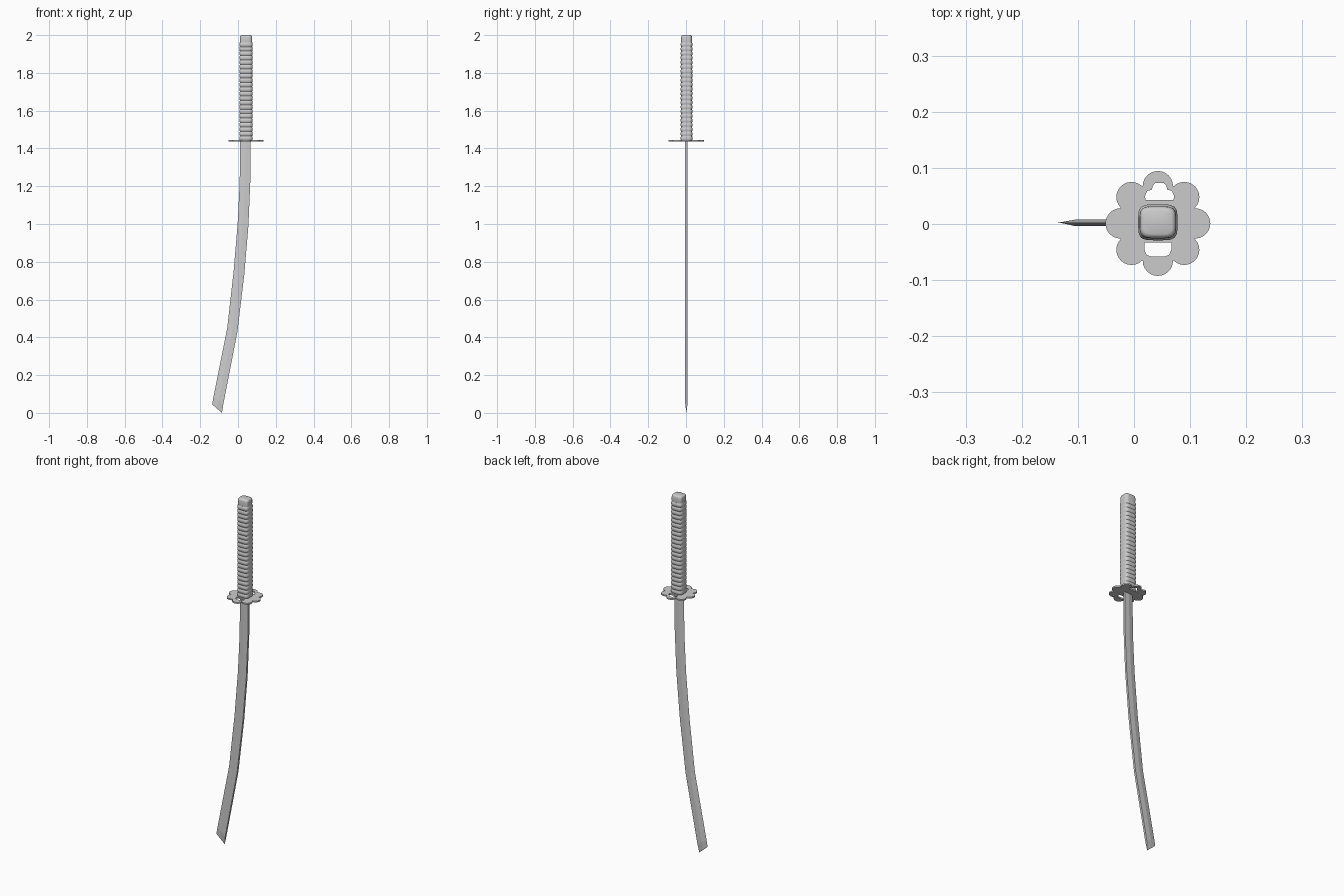
import bpy, bmesh, math

if "Cube" in bpy.data.objects:
    bpy.data.objects.remove(bpy.data.objects["Cube"])

CX = 0.0425   # axis of guard and grip
CY = 0.003


def finish(bm, name, smooth=True):
    bmesh.ops.recalc_face_normals(bm, faces=bm.faces)
    me = bpy.data.meshes.new(name)
    bm.to_mesh(me)
    bm.free()
    ob = bpy.data.objects.new(name, me)
    bpy.context.collection.objects.link(ob)
    if smooth:
        bpy.ops.object.select_all(action='DESELECT')
        ob.select_set(True)
        bpy.context.view_layer.objects.active = ob
        bpy.ops.object.shade_smooth_by_angle(angle=math.radians(40))
    return ob


def loft(name, rings, smooth=True):
    bm = bmesh.new()
    loops = [[bm.verts.new(p) for p in ring] for ring in rings]
    n = len(loops[0])
    for a, b in zip(loops, loops[1:]):
        for i in range(n):
            j = (i + 1) % n
            bm.faces.new((a[i], a[j], b[j], b[i]))
    bm.faces.new(loops[0])
    bm.faces.new(loops[-1])
    return finish(bm, name, smooth)


def rounded_square(hx, hy, z, n=32, power=4.5):
    ring = []
    for i in range(n):
        t = math.tau * i / n
        c, s = math.cos(t), math.sin(t)
        r = (abs(c) ** power + abs(s) ** power) ** (-1 / power)
        ring.append((CX + hx * r * c, CY + hy * r * s, z))
    return ring


# Curved blade: each station is edge (x, z), spine (x, z), half thickness
stations = [
    (0.011, 1.45, 0.067, 1.45, 0.006),
    (0.009, 1.22, 0.065, 1.22, 0.006),
    (-0.002, 1.00, 0.055, 0.99, 0.006),
    (-0.023, 0.75, 0.033, 0.73, 0.006),
    (-0.057, 0.45, -0.003, 0.43, 0.006),
    (-0.130, 0.085, -0.077, 0.050, 0.006),
    (-0.137, 0.045, -0.085, 0.000, 0.0004),
]
BY = 0.002
rings = []
for xe, ze, xs, zs, h in stations:
    k = 0.5
    xm, zm = xe + (xs - xe) * k, ze + (zs - ze) * k
    rings.append([(xe, BY, ze), (xm, BY - h, zm), (xs, BY - h, zs),
                  (xs, BY + h, zs), (xm, BY + h, zm)])
loft("blade", rings, smooth=False)

# Flower-shaped guard with two cut-outs, as a filled curve turned into a mesh
outline = []
for i in range(8):
    a = math.tau * i / 8
    ox, oy = CX + 0.0665 * math.cos(a), 0.001 + 0.0665 * math.sin(a)
    for k in range(13):
        b = a + math.radians(-90 + 180 * k / 12)
        outline.append((ox + 0.027 * math.cos(b), oy + 0.027 * math.sin(b)))
half_hole = [(0.025, 0.043), (0.026, 0.050), (0.022, 0.059), (0.014, 0.061),
             (0.012, 0.068), (0.008, 0.073), (0.003, 0.073)]
upper = [(CX + 0.003 + x, y) for x, y in half_hole]
upper += [(CX + 0.003 - x, y) for x, y in reversed(half_hole)]
half_low = [(0.024, -0.033), (0.024, -0.046), (0.020, -0.055), (0.012, -0.058)]
lower = [(CX + x, y) for x, y in half_low]
lower += [(CX - x, y) for x, y in reversed(half_low)]

cu = bpy.data.curves.new("guard_curve", 'CURVE')
cu.dimensions = '2D'
cu.fill_mode = 'BOTH'
cu.extrude = 0.004
for pts in (outline, upper, lower):
    sp = cu.splines.new('POLY')
    sp.points.add(len(pts) - 1)
    for p, (x, y) in zip(sp.points, pts):
        p.co = (x, y, 0, 1)
    sp.use_cyclic_u = True
tmp = bpy.data.objects.new("guard_curve", cu)
bpy.context.collection.objects.link(tmp)
deps = bpy.context.evaluated_depsgraph_get()
gm = bpy.data.meshes.new_from_object(tmp.evaluated_get(deps))
bpy.data.objects.remove(tmp)
bm = bmesh.new()
bm.from_mesh(gm)
bmesh.ops.remove_doubles(bm, verts=bm.verts, dist=1e-5)
bmesh.ops.translate(bm, verts=bm.verts, vec=(0, 0, 1.44))
finish(bm, "guard")

# Grip with stacked cord wraps
wraps, steps = 22, 6
z0, z1 = 1.442, 1.962
rings = []
for i in range(wraps * steps + 1):
    bulge = abs(math.sin(math.pi * i / steps))
    z = z0 + (z1 - z0) * i / (wraps * steps)
    rings.append(rounded_square(0.0325 + 0.0025 * bulge, 0.0285 + 0.0035 * bulge, z))
loft("grip_wrap", rings)

# Pommel cap with rounded top edge
cap = [(1.950, 0.031, 0.027), (1.968, 0.0325, 0.0285), (1.988, 0.0325, 0.0285),
       (1.994, 0.0315, 0.0275), (1.998, 0.029, 0.025), (2.0, 0.025, 0.021)]
loft("pommel_cap", [rounded_square(hx, hy, z) for z, hx, hy in cap])
